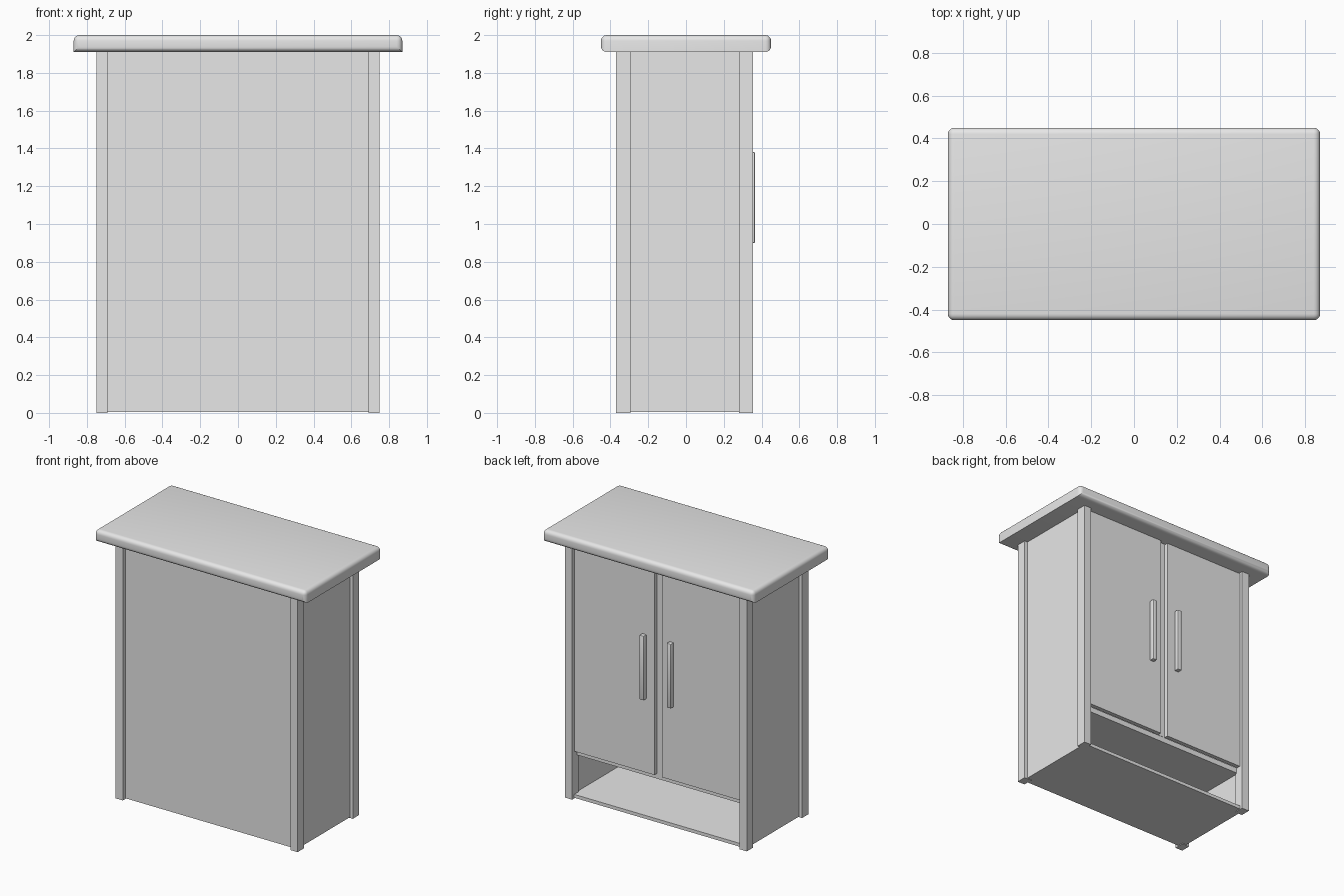
import bpy, bmesh

if "Cube" in bpy.data.objects:
    bpy.data.objects.remove(bpy.data.objects["Cube"])

grey = bpy.data.materials.new("plain_grey")
grey.diffuse_color = (0.8, 0.8, 0.8, 1)
grey.use_nodes = True
grey.node_tree.nodes["Principled BSDF"].inputs["Base Color"].default_value = grey.diffuse_color


def box(name, x, y, z, bevel=0.0, segments=3, keep=lambda edge: True):
    """Box from (min, max) ranges; edges passing 'keep' are rounded."""
    bm = bmesh.new()
    bmesh.ops.create_cube(bm, size=1)
    for v in bm.verts:
        for i, (lo, hi) in enumerate((x, y, z)):
            v.co[i] = lo if v.co[i] < 0 else hi
    if bevel:
        bmesh.ops.bevel(bm, geom=[e for e in bm.edges if keep(e)], offset=bevel,
                        segments=segments, profile=0.5, affect='EDGES')
    mesh = bpy.data.meshes.new(name)
    bm.to_mesh(mesh)
    bm.free()
    mesh.materials.append(grey)
    obj = bpy.data.objects.new(name, mesh)
    bpy.context.collection.objects.link(obj)
    if bevel:
        bpy.ops.object.select_all(action='DESELECT')
        obj.select_set(True)
        bpy.context.view_layer.objects.active = obj
        bpy.ops.object.shade_smooth_by_angle(angle=0.6)
    return obj


def mirrored(side, lo, hi):
    return (lo, hi) if side > 0 else (-hi, -lo)


def rounded_edge(edge):
    # the lower edges at the two short ends stay square
    a, b = (v.co for v in edge.verts)
    return not (a.z < 1.95 and b.z < 1.95 and abs(a.x - b.x) < 0.01)


# Overhanging rounded top
box("top_slab", (-0.87, 0.87), (-0.45, 0.45), (1.91, 2.0), 0.03, 5, rounded_edge)

# Carcass
box("plain_panel", (-0.69, 0.69), (-0.34, -0.31), (0.005, 1.91))
box("floor_board", (-0.70, 0.70), (-0.31, 0.33), (0.005, 0.03))
box("niche_shelf", (-0.70, 0.70), (-0.31, 0.295), (0.31, 0.35))
box("centre_divider", (-0.06, 0.06), (0.25, 0.297), (0.35, 1.91))

for side, label in ((1, "right"), (-1, "left")):
    # Corner posts and recessed side panels
    box(f"front_post_{label}", mirrored(side, 0.69, 0.75), (-0.37, -0.295), (0, 1.91))
    box(f"rear_post_{label}", mirrored(side, 0.69, 0.75), (0.28, 0.355), (0, 1.91))
    box(f"side_panel_{label}", mirrored(side, 0.70, 0.725), (-0.295, 0.28), (0.005, 1.91))
    # Doors and bar handles
    box(f"door_{label}", mirrored(side, 0.03, 0.69), (0.297, 0.328), (0.35, 1.905))
    box(f"handle_{label}", mirrored(side, 0.095, 0.13), (0.328, 0.365), (0.90, 1.38), 0.005, 2)
